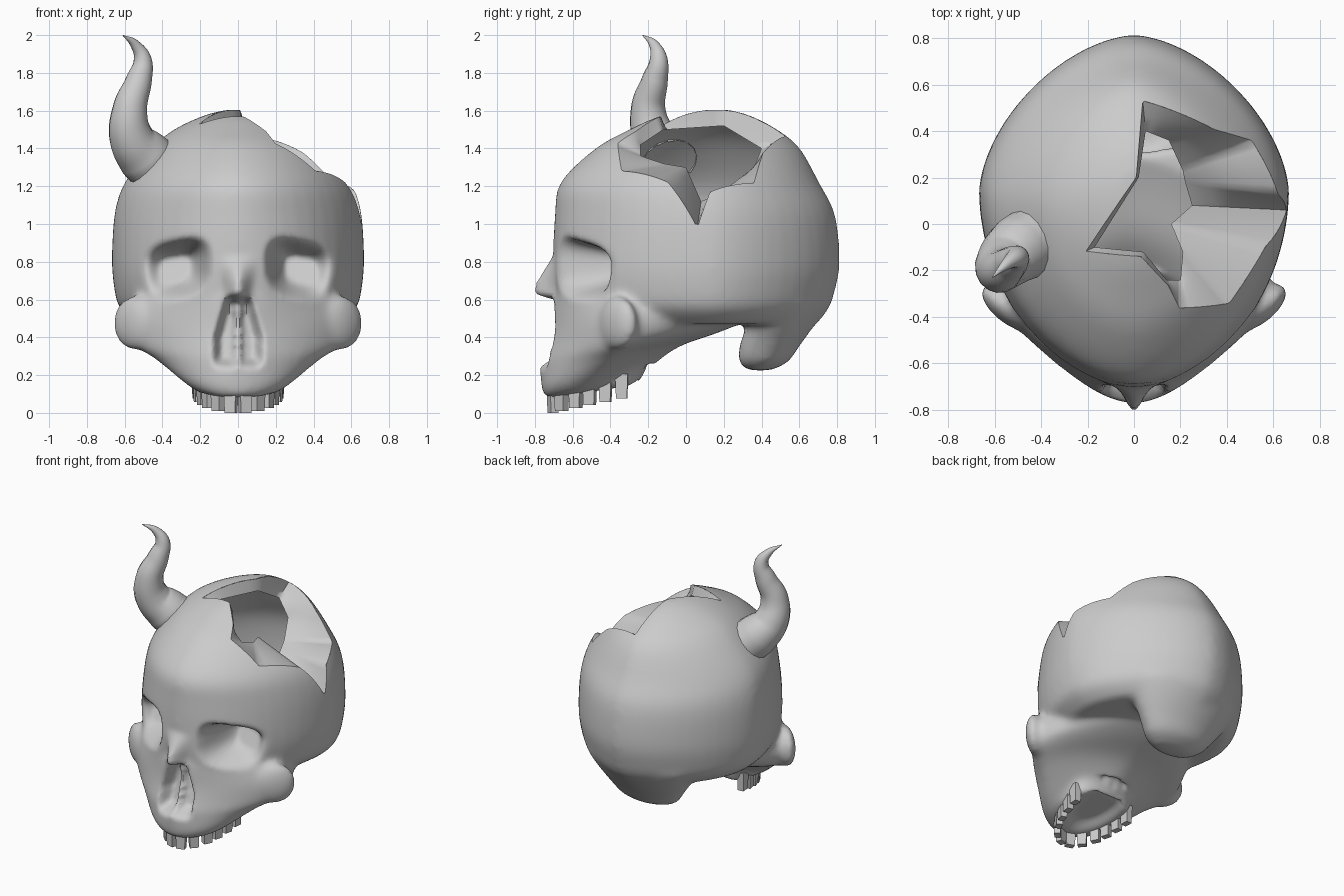
import bpy, bmesh, math
from mathutils import Vector, Matrix
from mathutils.bvhtree import BVHTree
from mathutils.geometry import intersect_point_line

if "Cube" in bpy.data.objects:
    bpy.data.objects.remove(bpy.data.objects["Cube"])


def make_object(name, bm, angle=45):
    me = bpy.data.meshes.new(name)
    bm.to_mesh(me)
    bm.free()
    ob = bpy.data.objects.new(name, me)
    bpy.context.collection.objects.link(ob)
    bpy.ops.object.select_all(action='DESELECT')
    ob.select_set(True)
    bpy.context.view_layer.objects.active = ob
    bpy.ops.object.shade_smooth_by_angle(angle=math.radians(angle))
    return ob


def refine(rings, steps=4):
    """Catmull-Rom interpolation between the given rings."""
    out = []
    for i in range(len(rings) - 1):
        p0, p1, p2 = rings[max(i - 1, 0)], rings[i], rings[i + 1]
        p3 = rings[min(i + 2, len(rings) - 1)]
        for k in range(steps):
            t = k / steps
            out.append([b + .5 * t * (c - a + t * (2 * a - 5 * b + 4 * c - d + t * (3 * (b - c) + d - a)))
                        for a, b, c, d in zip(p0, p1, p2, p3)])
    return out + [rings[-1]]


def loft(bm, rings, nb, tilt=0.0, count=48):
    """Stack of egg-shaped rings: (z, front y, widest y, back y, half width, front roundness)."""
    rows = []
    for z, yf, ym, yb, w, nf in refine(rings):
        row = []
        for i in range(count):
            a = 2 * math.pi * i / count
            c, s = math.cos(a), math.sin(a)
            n = nb if s > 0 else nf
            x = math.copysign(w * abs(c) ** (2 / n), c)
            y = ym + ((yb - ym) if s > 0 else (yf - ym)) * abs(s) ** (2 / n)
            row.append(bm.verts.new((x, y, z + tilt * (y + .74))))
        rows.append(row)
    for r0, r1 in zip(rows, rows[1:]):
        for i in range(count):
            j = (i + 1) % count
            bm.faces.new((r0[i], r0[j], r1[j], r1[i]))
    bm.faces.new(rows[0][::-1])
    bm.faces.new(rows[-1])


def ellipsoid(bm, loc, rad, rz=0.0):
    m = Matrix.Translation(loc) @ Matrix.Rotation(rz, 4, 'Z') @ Matrix.Diagonal((*rad, 1))
    bmesh.ops.create_uvsphere(bm, u_segments=24, v_segments=16, radius=1, matrix=m)


def smooth(bm, times):
    for _ in range(times):
        bmesh.ops.smooth_vert(bm, verts=bm.verts, factor=.5, use_axis_x=True, use_axis_y=True, use_axis_z=True)


def fade(d, full, none):
    t = min(1, max(0, (none - d) / (none - full)))
    return t * t * (3 - 2 * t)


# Rough skull volumes: cranium, upper jaw with base, tooth arch, back lobe, cheekbones
bm = bmesh.new()
loft(bm, [(.47, -.58, .14, .69, .53, 1.8), (.55, -.68, .14, .755, .625, 1.85), (.65, -.70, .14, .79, .655, 1.9),
          (.80, -.705, .14, .815, .668, 1.9), (1.05, -.695, .13, .79, .655, 1.82),
          (1.22, -.665, .10, .705, .60, 1.78), (1.40, -.48, .10, .605, .46, 1.8),
          (1.50, -.30, .10, .485, .34, 1.8), (1.575, -.13, .12, .34, .18, 1.8),
          (1.605, .05, .14, .23, .06, 1.8)], 1.66)
loft(bm, [(.085, -.745, -.5, -.27, .22, 2), (.13, -.765, -.5, -.22, .29, 1.9), (.24, -.775, -.38, -.05, .45, 1.55),
          (.29, -.78, -.33, .18, .55, 1.4), (.34, -.765, -.31, .33, .59, 1.35), (.45, -.73, -.31, .35, .59, 1.4),
          (.60, -.72, -.31, .2, .50, 1.5)], 1.5, tilt=.15)
loft(bm, [(.075, -.735, -.4, -.25, .225, 2), (.22, -.74, -.4, -.22, .25, 2)], 3.0, tilt=.15)
loft(bm, [(.225, .33, .38, .45, .13, 2), (.27, .28, .42, .54, .22, 2), (.36, .285, .45, .605, .29, 2),
          (.48, .33, .46, .69, .38, 2), (.58, .36, .48, .74, .44, 2)], 1.9)
for s in (-1, 1):
    ellipsoid(bm, (s * .55, -.36, .475), (.14, .06, .145), s * .72)
bmesh.ops.recalc_face_normals(bm, faces=bm.faces)
rough = make_object("skull_rough", bm)
mod = rough.modifiers.new("fuse", 'REMESH')
mod.mode = 'VOXEL'
mod.voxel_size = .018
dg = bpy.context.evaluated_depsgraph_get()
fused = bpy.data.meshes.new_from_object(rough.evaluated_get(dg))
bm = bmesh.new()
bm.from_mesh(fused)
bpy.data.objects.remove(rough)
smooth(bm, 9)

# Eye sockets, nose bridge, nose opening and palate pressed into the surface
bm.normal_update()
for v in [v for v in bm.verts if v.normal.z < -.7 and v.co.z < .25]:
    d = math.hypot(v.co.x / .17, (v.co.y + .36) / .32)
    v.co.z += .035 * fade(d, .6, 1)
for v in bm.verts:
    x, y, z = abs(v.co.x), v.co.y, v.co.z
    if y > -.2:
        continue
    tilt = .18 * (x - .335)
    dx, dz = (x - .335) / .195, (z - .755 + tilt) / .165
    k = fade((abs(dx) ** 3 + abs(dz) ** 3) ** (1 / 3), .4, 1.02)
    floor = -.30 - .45 * max(0, .88 - z)
    v.co.y = max(y, y + (floor - y) * k)
    if .2 < z < .85 and y < -.5:
        ridge = min(1, max(0, (.83 - z) / .17)) if z > .65 else fade(.65 - z, .015, .07)
        v.co.y -= .11 * ridge * fade(x, 0, .13 - .05 * ridge)
        half = .135 - max(0, z - .40) * .33
        if half > .03:
            k = fade(x / half, .6, 1.05) * fade(abs(z - .435), .14, .20)
            v.co.y += k * (.07 if x < .02 else .12)
smooth(bm, 2)

# Broken hole: rim points and the inner edge of the caved-in bone
RIM = [(.04, .56, 1.5), (.01, .2, 1.6), (-.21, -.12, 1.54), (.03, -.14, 1.57), (.15, -.27, 1.50),
       (.2, -.37, 1.44), (.42, -.35, 1.29), (.58, -.1, 1.23), (.66, .06, .98), (.64, .13, 1.18),
       (.54, .38, 1.24), (.37, .43, 1.41)]
INNER = [(.05, .4, 1.40), (.02, .2, 1.52), (-.17, -.1, 1.5), (.04, -.12, 1.5), (.14, -.24, 1.42),
         (.2, -.24, 1.36), (.21, -.12, 1.32), (.16, 0, 1.3), (.25, .08, 1.12), (.22, .18, 1.16),
         (.21, .23, 1.2), (.15, .36, 1.3)]
C = Vector((0, .05, .85))
tree = BVHTree.FromBMesh(bm)


def to_uv(p):
    d = (Vector(p) - C).normalized()
    return Vector((d.x, d.y)) / (1 + max(d.z, -.6))


def to_surface(uv):
    s = uv.length_squared
    return tree.ray_cast(C, Vector((2 * uv.x, 2 * uv.y, 1 - s)) / (1 + s))[0]


poly = [to_uv(p) for p in RIM]
edges = list(zip(poly, poly[1:] + poly[:1]))


def inside(p):
    hit = False
    for a, b in edges:
        if (a.y > p.y) != (b.y > p.y) and p.x < a.x + (p.y - a.y) * (b.x - a.x) / (b.y - a.y):
            hit = not hit
    return hit


def snap(p):
    near = []
    for a, b in edges:
        t = intersect_point_line(p, a, b)[1]
        near.append(a.lerp(b, min(1, max(0, t))))
    return min(near, key=lambda q: (q - p).length)


gone = [f for f in bm.faces if f.calc_center_median().z > .9 and inside(to_uv(f.calc_center_median()))]
bmesh.ops.delete(bm, geom=gone, context='FACES')
for v in [v for v in bm.verts if v.is_boundary]:
    v.co = to_surface(snap(to_uv(v.co))) or v.co
make_object("skull", bm, 60)

# Caved-in bone around the hole
bm = bmesh.new()
rows = []
STEPS = 6
for i, (a, b) in enumerate(edges):
    p, q = Vector(INNER[i]), Vector(INNER[(i + 1) % len(INNER)])
    for k in range(STEPS):
        o = to_surface(a.lerp(b, k / STEPS))
        n = p.lerp(q, k / STEPS)
        rows.append([bm.verts.new(o.lerp(n, j / 4)) for j in range(5)])
for r0, r1 in zip(rows, rows[1:] + rows[:1]):
    for j in range(4):
        bm.faces.new((r0[j], r0[j + 1], r1[j + 1], r1[j]))
bmesh.ops.recalc_face_normals(bm, faces=bm.faces)
if sum(f.normal.z * f.calc_area() for f in bm.faces) < 0:
    bmesh.ops.reverse_faces(bm, faces=bm.faces)
make_object("broken_rim", bm, 70)

# Single curved horn, trimmed where it would poke into the hollow skull
cu = bpy.data.curves.new("horn", 'CURVE')
cu.dimensions = '3D'
cu.bevel_depth = 1
cu.bevel_resolution = 6
cu.resolution_u = 8
cu.use_fill_caps = True
path = [(-.43, -.07, 1.30, .15), (-.50, -.11, 1.365, .145), (-.565, -.17, 1.46, .118),
        (-.572, -.20, 1.61, .092), (-.525, -.165, 1.76, .07), (-.505, -.145, 1.87, .048),
        (-.545, -.17, 1.95, .026), (-.61, -.23, 2.0, .002)]
sp = cu.splines.new('BEZIER')
sp.bezier_points.add(len(path) - 1)
for bp, (x, y, z, r) in zip(sp.bezier_points, path):
    bp.co, bp.radius = (x, y, z), r
    bp.handle_left_type = bp.handle_right_type = 'AUTO'
tmp = bpy.data.objects.new("horn_path", cu)
bpy.context.collection.objects.link(tmp)
dg = bpy.context.evaluated_depsgraph_get()
bm = bmesh.new()
bm.from_mesh(bpy.data.meshes.new_from_object(tmp.evaluated_get(dg)))
bpy.data.objects.remove(tmp)
hidden = [f for f in bm.faces if all((v.co - C).length < (to_surface(to_uv(v.co)) - C).length for v in f.verts)]
bmesh.ops.delete(bm, geom=hidden, context='FACES')
make_object("horn", bm, 60)

# Upper teeth along the dental arch
bm = bmesh.new()
for t in (.17, .5, .8, 1.02, 1.24, 1.45):
    for s in (-1, 1):
        x, y = s * .22 * math.sin(t), -.29 - .42 * math.cos(t)
        turn = s * math.atan2(math.sin(t) / .22, math.cos(t) / .42)
        zb = max(0, .21 * (y + .704))
        m = Matrix.Translation((x, y, zb + .065)) @ Matrix.Rotation(turn, 4, 'Z')
        for v in bmesh.ops.create_cube(bm, size=1)['verts']:
            g = 1 if v.co.z > 0 else .85
            v.co = m @ Vector((v.co.x * .068 * g, v.co.y * .05 * g, v.co.z * .13))
make_object("teeth", bm, 30)
